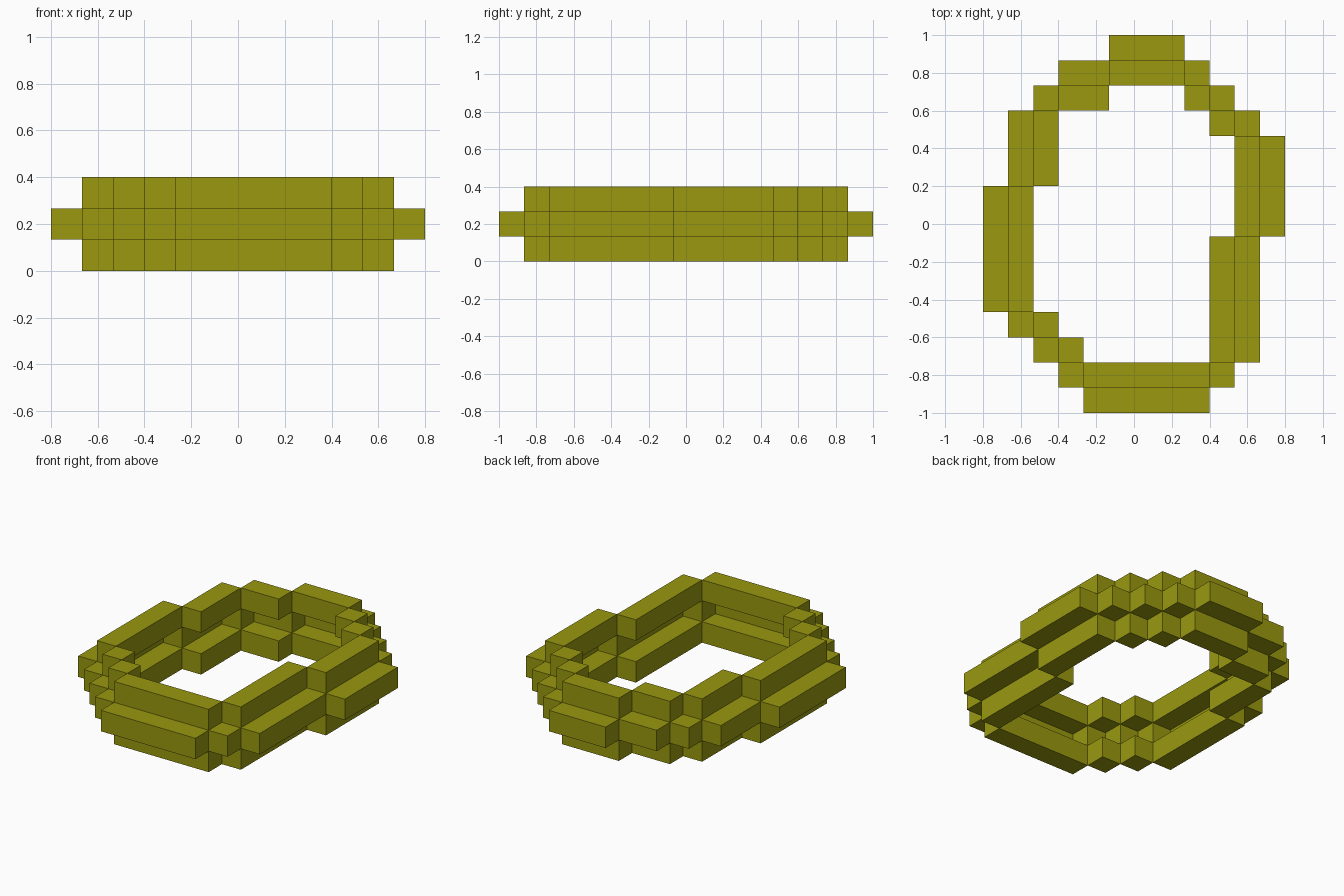
import bpy, bmesh
from mathutils import Matrix, Vector

if "Cube" in bpy.data.objects:
    bpy.data.objects.remove(bpy.data.objects["Cube"])

U = 2 / 15  # one block

olive = bpy.data.materials.new("olive")
olive.diffuse_color = (0.32, 0.315, 0.005, 1)
olive.use_nodes = True
olive.node_tree.nodes["Principled BSDF"].inputs["Base Color"].default_value = olive.diffuse_color

# Runs of blocks in grid cells: (x0, x1, y0, y1)
OUTER = [(4, 9, 0, 1), (9, 10, 1, 2), (10, 11, 2, 7), (11, 12, 7, 11),
         (10, 11, 11, 12), (9, 10, 12, 13), (8, 9, 13, 14), (5, 8, 14, 15),
         (3, 5, 13, 14), (2, 3, 12, 13), (1, 2, 9, 12), (0, 1, 4, 9),
         (1, 2, 3, 4), (2, 3, 2, 3), (3, 4, 1, 2)]
INNER = [(4, 9, 1, 2), (9, 10, 2, 7), (10, 11, 7, 11), (9, 10, 11, 12),
         (8, 9, 12, 13), (5, 8, 13, 14), (3, 5, 12, 13), (2, 3, 9, 12),
         (1, 2, 4, 9), (2, 3, 3, 4), (3, 4, 2, 3)]


def ring(name, runs, layer):
    """One layer of blocks laid around the loop."""
    bm = bmesh.new()
    for x0, x1, y0, y1 in runs:
        centre = Vector(((x0 + x1) / 2 - 6, (y0 + y1) / 2 - 7.5, layer + 0.5)) * U
        size = Vector((x1 - x0, y1 - y0, 1)) * U
        bmesh.ops.create_cube(bm, size=1, matrix=Matrix.LocRotScale(centre, None, size))
    mesh = bpy.data.meshes.new(name)
    bm.to_mesh(mesh)
    bm.free()
    mesh.materials.append(olive)
    bpy.context.collection.objects.link(bpy.data.objects.new(name, mesh))


# Narrow rings below and above, wide ring between
ring("bottom_ring", INNER, 0)
ring("middle_ring", OUTER, 1)
ring("top_ring", INNER, 2)
